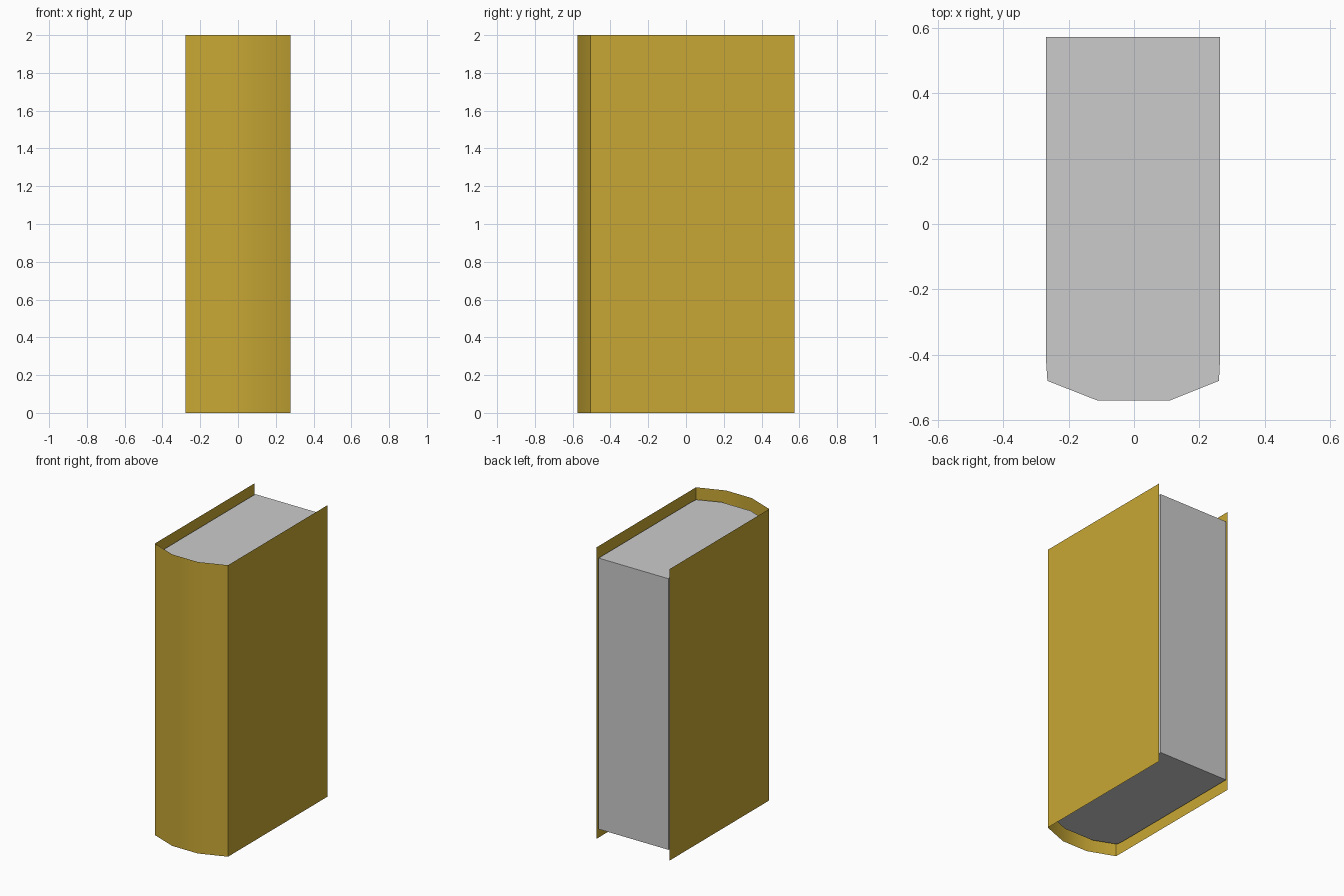
import bpy, bmesh, math

if "Cube" in bpy.data.objects:
    bpy.data.objects.remove(bpy.data.objects["Cube"])


def extrude_outline(name, pts, z0, z1, closed):
    """Raise a plan outline (counter-clockwise) into an open sheet or a capped block."""
    bm = bmesh.new()
    low = [bm.verts.new((x, y, z0)) for x, y in pts]
    high = [bm.verts.new((x, y, z1)) for x, y in pts]
    n = len(pts)
    for i in range(n if closed else n - 1):
        j = (i + 1) % n
        bm.faces.new((low[i], low[j], high[j], high[i]))
    if closed:
        bm.faces.new(high)
        bm.faces.new(low[::-1])
    mesh = bpy.data.meshes.new(name)
    bm.to_mesh(mesh)
    bm.free()
    obj = bpy.data.objects.new(name, mesh)
    bpy.context.collection.objects.link(obj)
    return obj


# Cover: a single thin sheet, two boards joined by a rounded three-facet spine
left = [(-0.278, 0.574), (-0.278, -0.505), (-0.097, -0.574)]
cover_outline = left + [(-x, y) for x, y in reversed(left)]
cover = extrude_outline("cover", cover_outline, 0.0, 2.0, False)
gold = bpy.data.materials.new("gold_cover")
gold.diffuse_color = (0.58, 0.39, 0.035, 1.0)
gold.use_nodes = True
gold.node_tree.nodes["Principled BSDF"].inputs["Base Color"].default_value = gold.diffuse_color
cover.data.materials.append(gold)

bpy.context.view_layer.objects.active = cover
cover.select_set(True)
bpy.ops.object.shade_smooth_by_angle(angle=math.radians(35))

# Pages: solid block set inside the cover, following the spine
pages_outline = [(-0.269, 0.572), (-0.269, -0.42), (-0.265, -0.48), (-0.112, -0.54),
                 (0.11, -0.54), (0.26, -0.48), (0.263, -0.42), (0.263, 0.572)]
extrude_outline("pages", pages_outline, 0.07, 1.93, True)
